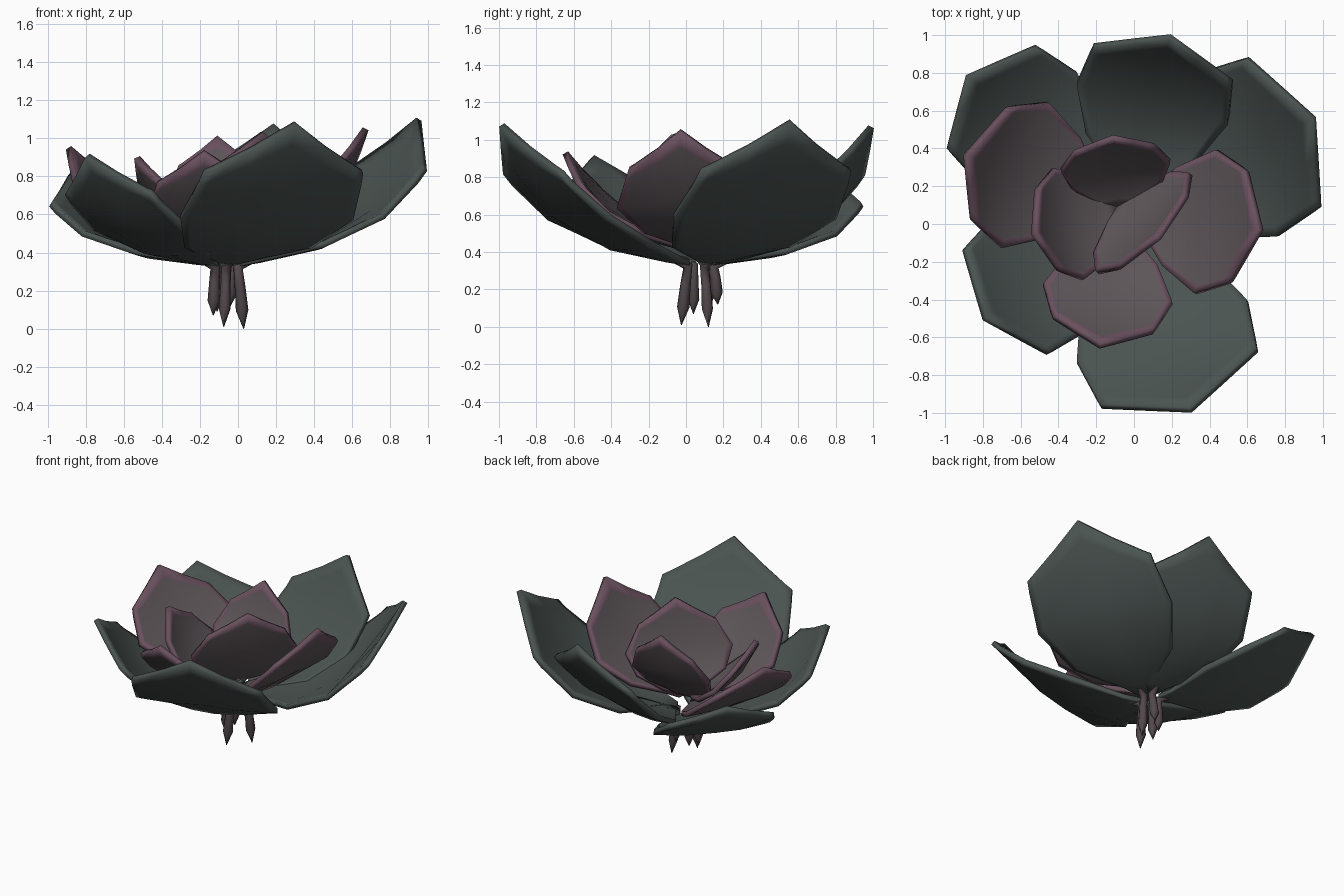
import bpy, math
from mathutils import Vector

if "Cube" in bpy.data.objects:
    bpy.data.objects.remove(bpy.data.objects["Cube"])


def material(name, rgb):
    m = bpy.data.materials.new(name)
    m.diffuse_color = (*rgb, 1)
    m.use_nodes = True
    m.node_tree.nodes["Principled BSDF"].inputs["Base Color"].default_value = m.diffuse_color
    return m


GREEN = material("dark_green", (0.070, 0.088, 0.083))
MAUVE = material("grey_mauve", (0.11, 0.092, 0.10))
PURPLE = material("purple_edge", (0.14, 0.08, 0.11))
BROWN = material("root_brown", (0.085, 0.065, 0.07))

US = (-1, -.9, -.45, 0, .45, .9, 1)            # across the petal
ROWS = (0, .1, .37, .7, .94, 1)                # base to tip
SHOULDER = .17                                 # how far the pointed tip rises


def smooth(ob):
    bpy.ops.object.select_all(action='DESELECT')
    bpy.context.view_layer.objects.active = ob
    ob.select_set(True)
    bpy.ops.object.shade_smooth_by_angle(angle=math.radians(60))


# One cupped, pointed petal from its base to its tip
def petal(name, base, tip, w, widths, lift, cup, mats, thick=.034):
    base, tip = Vector(base), Vector(tip)
    flat = Vector((tip.x - base.x, tip.y - base.y, 0))
    length, rise = flat.length, tip.z - base.z
    out = flat.normalized()
    side = Vector((-out.y, out.x, 0))
    under = (out * rise - Vector((0, 0, length))).normalized()
    verts = []
    for s, wf in zip(ROWS, widths):
        for u in US:
            t = s * (1 - SHOULDER * abs(u))
            p = base + out * length * t + side * u * w * wf
            p.z += rise * (lift * t + (1 - lift) * t ** 3.2)
            p += under * cup * (1 - u * u) * math.sin(math.pi * s)
            verts.append(p)
    n = len(US)
    faces = []
    for r in range(len(ROWS) - 1):
        for c in range(n - 1):
            a = r * n + c
            faces.append((a, a + 1, a + n + 1, a + n))
    me = bpy.data.meshes.new(name)
    me.from_pydata(verts, [], faces)
    for m in mats:
        me.materials.append(m)
    for i, f in enumerate(me.polygons):
        r, c = divmod(i, n - 1)
        edge = r == len(ROWS) - 2 or c in (0, n - 2)
        f.material_index = int(edge and len(mats) > 1)
    ob = bpy.data.objects.new(name, me)
    bpy.context.collection.objects.link(ob)
    smooth(ob)
    sol = ob.modifiers.new("thickness", 'SOLIDIFY')
    sol.thickness = thick
    sol.offset = 0
    return ob


# Tapered root spike under an outer petal
def root(name, base, toe, out):
    base, toe = Vector(base), Vector(toe)
    top = base + Vector(out).normalized() * .08
    pts = [(top + Vector((0, 0, .015)), .02),
           (base + Vector((0, 0, -.02)), .028),
           (base.lerp(toe, .35), .028),
           (base.lerp(toe, .72), .033),
           (toe, .002)]
    cu = bpy.data.curves.new(name, 'CURVE')
    cu.dimensions = '3D'
    cu.bevel_depth = 1
    cu.bevel_resolution = 1
    cu.use_fill_caps = True
    sp = cu.splines.new('POLY')
    sp.points.add(len(pts) - 1)
    for q, (p, r) in zip(sp.points, pts):
        q.co = (*p, 1)
        q.radius = r
    cu.materials.append(BROWN)
    ob = bpy.data.objects.new(name, cu)
    bpy.context.collection.objects.link(ob)


# Outer green petals: base, tip, half width, root toe
outer = [
    ("back", (-.03, .15, .345), (.19, .99, 1.07), .38, (-.04, .17, .12)),
    ("right", (0, .10, .345), (.95, .56, 1.10), .44, (.03, .12, 0)),
    ("front", (-.06, .01, .345), (.30, -.985, 1.08), .44, (-.075, -.025, .01)),
    ("left_front", (-.12, .04, .345), (-.79, -.50, .91), .355, (-.13, .04, .07)),
    ("left_back", (-.11, .12, .345), (-.88, .78, .82), .36, (-.11, .12, .09)),
]
OUTER_W = (.06, .2, .8, 1.09, 1.02, 1)
for name, base, tip, w, toe in outer:
    petal("outer_petal_" + name, base, tip, w, OUTER_W, .37, .045, (GREEN,))
    root("root_" + name, base, toe, (tip[0] - base[0], tip[1] - base[1], 0))

# Middle and inner mauve petals: base, tip, half width, lift, cup
MID_W = (.08, .25, .9, 1.3, 1.07, 1)
IN_W = (.1, .5, 1.15, 1.38, 1.08, 1)
inner = [
    ("middle_petal_left", (-.14, .12, .42), (-.89, .36, .95), .31, MID_W, .45, .035),
    ("middle_petal_right", (-.02, .07, .42), (.67, -.03, 1.05), .295, MID_W, .45, .035),
    ("middle_petal_front", (-.08, .02, .42), (-.18, -.645, .93), .265, MID_W, .45, .035),
    ("inner_petal_left", (-.09, .07, .45), (-.53, -.05, .90), .22, IN_W, .55, .04),
    ("inner_petal_back", (-.08, .10, .45), (-.11, .455, 1.01), .21, IN_W, .6, .03),
    ("inner_petal_right", (-.06, .11, .45), (.13, -.07, 1.03), .26, IN_W, .65, .03),
]
for name, base, tip, w, widths, lift, cup in inner:
    petal(name, base, tip, w, widths, lift, cup, (MAUVE, PURPLE))
